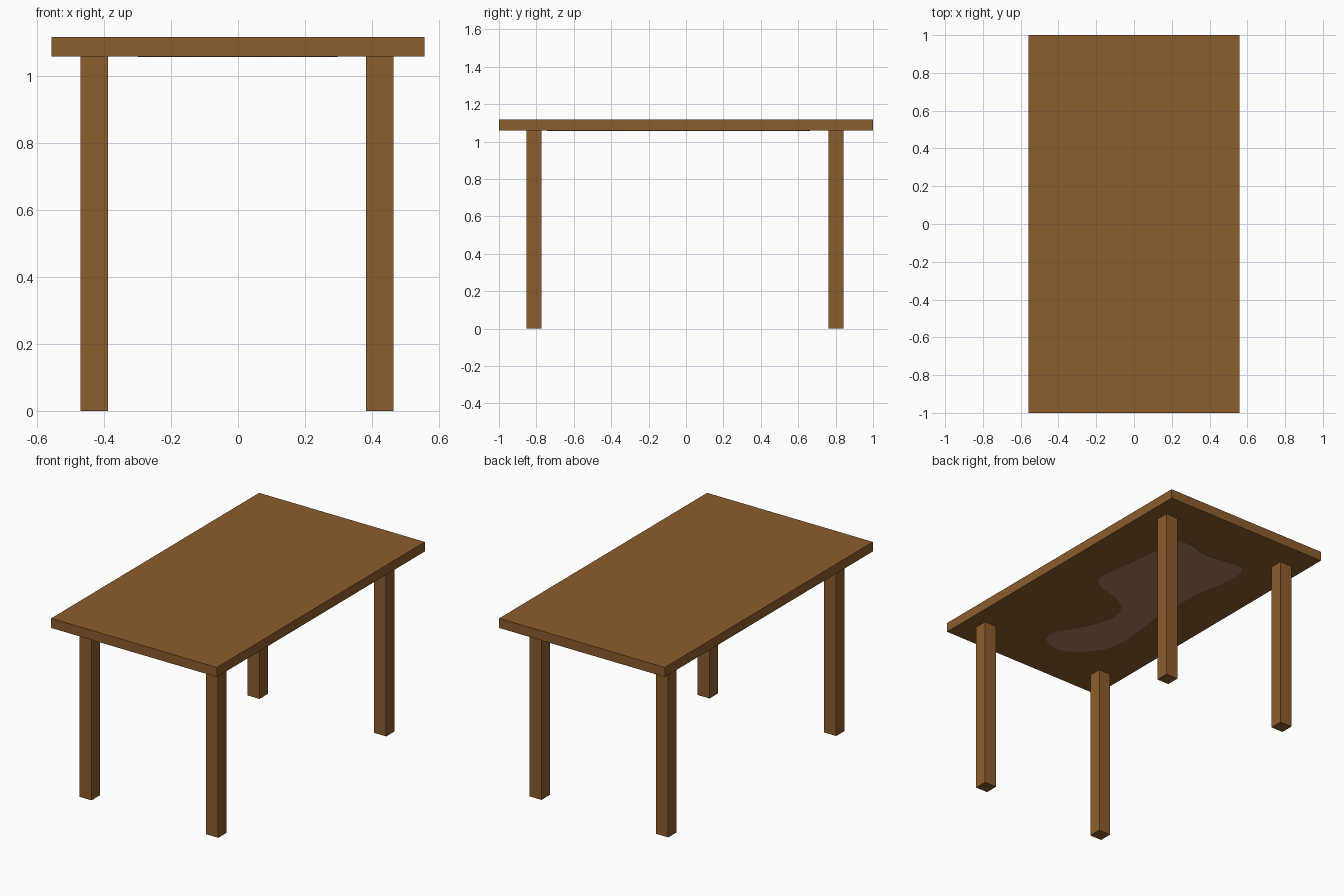
import bpy

if "Cube" in bpy.data.objects:
    bpy.data.objects.remove(bpy.data.objects["Cube"])


def material(name, color):
    mat = bpy.data.materials.new(name)
    mat.diffuse_color = (*color, 1.0)
    mat.use_nodes = True
    mat.node_tree.nodes["Principled BSDF"].inputs["Base Color"].default_value = mat.diffuse_color
    return mat


def box(name, lo, hi, mat):
    """Box between two opposite corners."""
    bpy.ops.mesh.primitive_cube_add(size=1, location=[(a + b) / 2 for a, b in zip(lo, hi)])
    obj = bpy.context.object
    obj.name = name
    obj.scale = [b - a for a, b in zip(lo, hi)]
    bpy.ops.object.transform_apply(location=False, rotation=False, scale=True)
    obj.data.materials.append(mat)
    return obj


wood = material("brown wood", (0.258, 0.109, 0.026))
stain_color = material("pale stain", (0.423, 0.205, 0.125))

UNDERSIDE = 1.06

# Table top
box("table_top", (-0.558, -1.0, UNDERSIDE), (0.558, 1.0, 1.118), wood)

# Four square legs
for side, x0 in (("left", -0.47), ("right", 0.383)):
    for end, y0 in (("front", -0.853), ("back", 0.762)):
        box(f"{end}_{side}_leg", (x0, y0, 0), (x0 + 0.081, y0 + 0.08, UNDERSIDE), wood)

# Irregular stain on the underside, a thin plate with a smooth outline
outline = [
    (.09, -.67), (.01, -.475), (-.06, -.27), (-.02, -.14), (.11, -.065),
    (.23, -.03), (.294, .05), (.287, .13), (.258, .32), (.24, .50),
    (.21, .645), (.136, .663), (.03, .635), (-.076, .632), (-.244, .653),
    (-.282, .625), (-.295, .485), (-.267, .31), (-.254, .105), (-.25, -.095),
    (-.277, -.30), (-.279, -.505), (-.243, -.595), (-.097, -.733), (.02, -.727),
]
curve = bpy.data.curves.new("underside_stain", "CURVE")
curve.dimensions = "2D"
curve.fill_mode = "BOTH"
curve.extrude = 0.0015
curve.resolution_u = 4
spline = curve.splines.new("BEZIER")
spline.bezier_points.add(len(outline) - 1)
spline.use_cyclic_u = True
for point, (x, y) in zip(spline.bezier_points, outline):
    point.co = (x, y, 0)
    point.handle_left_type = point.handle_right_type = "AUTO"
stain = bpy.data.objects.new("underside_stain", curve)
stain.location.z = UNDERSIDE - 0.001
bpy.context.collection.objects.link(stain)
curve.materials.append(stain_color)
bpy.ops.object.select_all(action="DESELECT")
stain.select_set(True)
bpy.context.view_layer.objects.active = stain
bpy.ops.object.convert(target="MESH")
